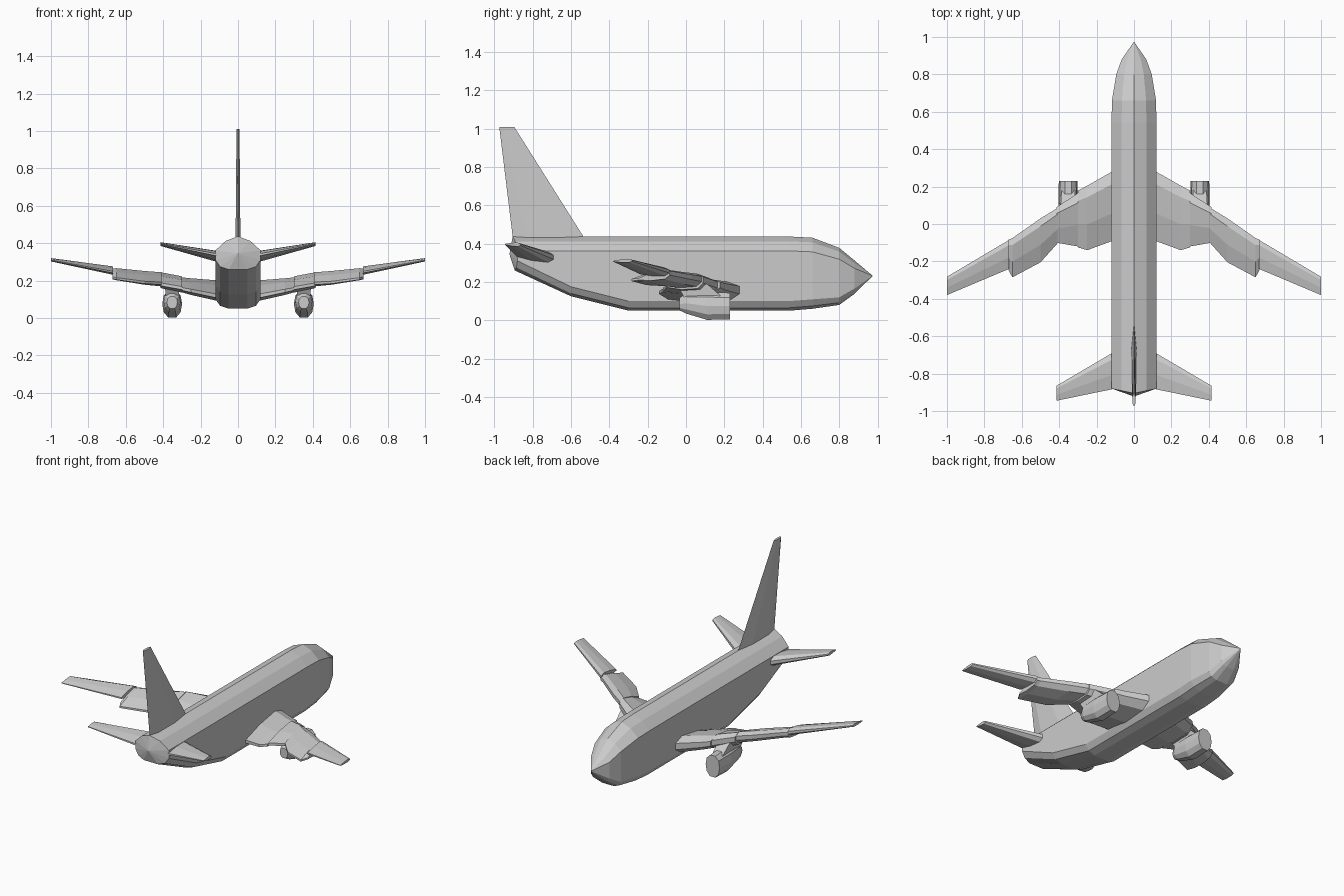
import bpy, bmesh

if "Cube" in bpy.data.objects:
    bpy.data.objects.remove(bpy.data.objects["Cube"])


def loft(name, rings, tips=(None, None), mirror=False):
    """Skin a list of equal-length rings, closing ends with a cap or a point."""
    bm = bmesh.new()
    vs = [[bm.verts.new(p) for p in r] for r in rings]
    n = len(vs[0])
    for a, b in zip(vs, vs[1:]):
        for i in range(n):
            j = (i + 1) % n
            bm.faces.new((a[i], a[j], b[j], b[i]))
    for ring, tip in ((vs[0], tips[0]), (vs[-1], tips[1])):
        if tip is None:
            bm.faces.new(ring)
        else:
            t = bm.verts.new(tip)
            for i in range(n):
                bm.faces.new((ring[i], ring[(i + 1) % n], t))
    bmesh.ops.recalc_face_normals(bm, faces=bm.faces)
    me = bpy.data.meshes.new(name)
    bm.to_mesh(me)
    bm.free()
    ob = bpy.data.objects.new(name, me)
    bpy.context.collection.objects.link(ob)
    if mirror:
        ob.modifiers.new("mirror", 'MIRROR').use_axis[0] = True
    return ob


def body_ring(y, w, zb, zt, bow=0.0):
    """Slab-sided fuselage section with a faceted roof and belly."""
    k = w / 0.12
    half = [(0, zt), (.55, zt - .025 * k), (1, zt - .075 * k),
            (1, zb + .05 * k), (.8, zb + .015 * k), (.42, zb)]
    pts = half + [(-x, z) for x, z in reversed(half[1:])]
    return [(x * w, y - bow * (1 - abs(x)), z) for x, z in pts]


def foil(x, y0, y1, z0, z1, t):
    """Six-sided aerofoil from leading edge (y0, z0) to trailing edge (y1, z1)."""
    prof = [(0, .2), (.18, .5), (.6, .4), (1, .1), (1, -.1), (.6, -.4), (.15, -.5), (0, -.2)]
    return [(x, y0 + (y1 - y0) * u, z0 + (z1 - z0) * u + t * v) for u, v in prof]


# Fuselage
loft("fuselage", [
    body_ring(-.88, .12, .26, .437, .025),
    body_ring(-.60, .12, .125, .437),
    body_ring(-.30, .12, .05, .437),
    body_ring(.54, .12, .05, .437),
    body_ring(.66, .118, .06, .431),
    body_ring(.80, .095, .08, .378),
    body_ring(.88, .066, .138, .312)],
    tips=((0, -.922, .345), (0, .975, .232)))

# Wing panels, from root to tip
panels = {
    "wing_root": [(.10, .29, -.085, .155, .115, .105), (.25, .205, -.14, .175, .145, .085),
                  (.30, .178, -.125, .185, .155, .075)],
    "wing_engine_bay": [(.30, .165, -.12, .185, .16, .085), (.415, .09, -.10, .21, .18, .08)],
    "wing_middle": [(.41, .085, -.105, .215, .185, .07), (.50, .03, -.205, .225, .19, .065),
                    (.65, -.075, -.285, .245, .21, .055), (.672, -.085, -.245, .245, .215, .05)],
    "wing_outer": [(.668, -.085, -.24, .255, .245, .045), (1.0, -.282, -.38, .312, .308, .018)],
}
for name, stations in panels.items():
    loft(name, [foil(*s) for s in stations], mirror=True)

# Tailplane
loft("tailplane", [foil(.10, -.68, -.88, .325, .335, .06),
                   foil(.415, -.865, -.945, .395, .397, .02)], mirror=True)

# Tail fin: a thin diamond-like section tapering upward
def fin_ring(z, y0, y1, t):
    return [(0, y0, z), (t, y0 + (y1 - y0) * .35, z), (t, y0 + (y1 - y0) * .8, z), (0, y1, z),
            (-t, y0 + (y1 - y0) * .8, z), (-t, y0 + (y1 - y0) * .35, z)]

loft("tail_fin", [fin_ring(.42, -.525, -.903, .013), fin_ring(1.01, -.897, -.975, .008)])

# Engine nacelles
def engine_ring(y, w, zb, zt):
    h = zt - zb
    half = [(.35, 1), (.85, .82), (1, .5), (.85, .2), (.4, 0)]
    pts = half + [(-x, f) for x, f in reversed(half)]
    return [(.352 + x * w, y, zb + h * f) for x, f in pts]

loft("engine", [engine_ring(.23, .05, .005, .143), engine_ring(.11, .053, .002, .147),
                engine_ring(.0, .045, .035, .142), engine_ring(-.035, .028, .052, .115)],
     mirror=True)

# Engine pylons
def pylon_ring(z, y0, y1, w):
    return [(.352 - w, y0, z), (.352 + w, y0, z), (.352 + w, y1, z), (.352 - w, y1, z)]

loft("engine_pylon", [pylon_ring(.12, .19, -.01, .035), pylon_ring(.19, .11, -.05, .04)],
     mirror=True)
